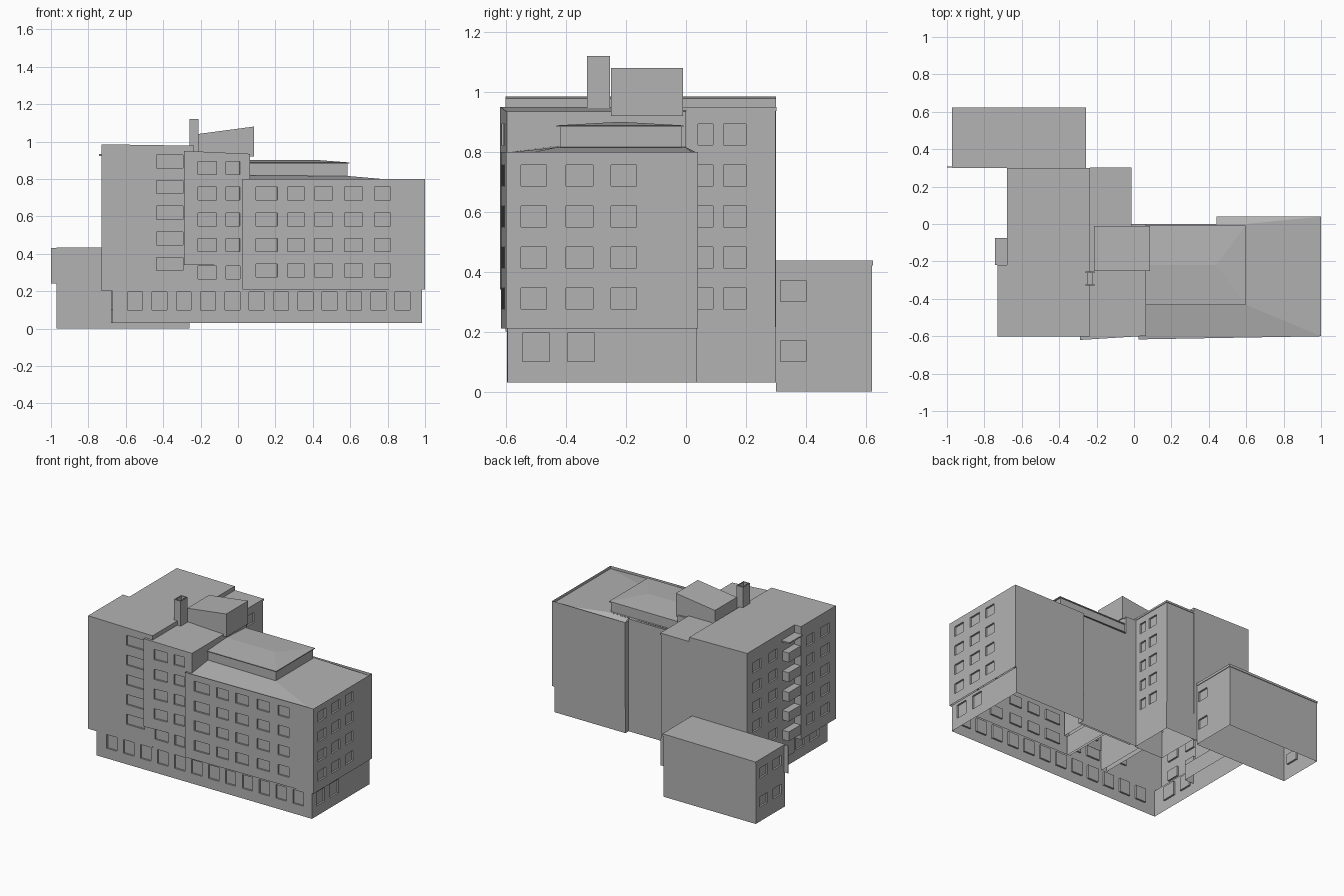
import bpy, bmesh
from mathutils import Vector

if "Cube" in bpy.data.objects:
    bpy.data.objects.remove(bpy.data.objects["Cube"], do_unlink=True)

grey = bpy.data.materials.new("concrete_grey")
grey.use_nodes = True
colour = (0.45, 0.45, 0.45, 1)
grey.diffuse_color = colour
grey.node_tree.nodes["Principled BSDF"].inputs["Base Color"].default_value = colour


def add_object(name, bm):
    mesh = bpy.data.meshes.new(name)
    bm.to_mesh(mesh)
    bm.free()
    mesh.materials.append(grey)
    ob = bpy.data.objects.new(name, mesh)
    bpy.context.collection.objects.link(ob)
    return ob


def add_prism(bm, outline, z0, z1, slope=0):
    """Extrude a plan outline; the top may tilt along x."""
    x0 = outline[0][0]
    low = [bm.verts.new((x, y, z0)) for x, y in outline]
    top = [bm.verts.new((x, y, z1 + slope * (x - x0))) for x, y in outline]
    bm.faces.new(low[::-1])
    bm.faces.new(top)
    n = len(low)
    for i in range(n):
        j = (i + 1) % n
        bm.faces.new((low[i], low[j], top[j], top[i]))


def add_windows(bm, p, q, spans, sills, height=0.07, depth=0.012):
    """Cutter boxes along the wall from p to q (outside on the right)."""
    p, q = Vector(p), Vector(q)
    d = (q - p).normalized()
    n = Vector((d.y, -d.x))
    for a, b in spans:
        plan = [p + d * s + n * t for s, t in
                ((a, depth), (b, depth), (b, -depth), (a, -depth))]
        for z in sills:
            add_prism(bm, [tuple(c) for c in plan], z, z + height)


def block(name, outline, z0, z1, slope=0, windows=(), drop_low=True, drop_top=False):
    """Storey block with recessed windows and open ends where needed."""
    bm = bmesh.new()
    add_prism(bm, outline, z0, z1, slope)
    bmesh.ops.recalc_face_normals(bm, faces=bm.faces)
    ob = add_object(name, bm)
    if windows:
        cut = bmesh.new()
        for args in windows:
            add_windows(cut, *args)
        bmesh.ops.recalc_face_normals(cut, faces=cut.faces)
        cutter = add_object(name + "_cutter", cut)
        mod = ob.modifiers.new("windows", "BOOLEAN")
        mod.object, mod.operation, mod.solver = cutter, "DIFFERENCE", "EXACT"
        graph = bpy.context.evaluated_depsgraph_get()
        mesh = bpy.data.meshes.new_from_object(ob.evaluated_get(graph))
        ob.modifiers.clear()
        ob.data = mesh
        bpy.data.objects.remove(cutter, do_unlink=True)
    bm = bmesh.new()
    bm.from_mesh(ob.data)
    gone = [f for f in bm.faces if
            (drop_low and all(abs(v.co.z - z0) < 1e-4 for v in f.verts)) or
            (drop_top and all(abs(v.co.z - z1) < 1e-4 for v in f.verts))]
    bmesh.ops.delete(bm, geom=gone, context="FACES")
    bm.to_mesh(ob.data)
    bm.free()
    return ob


def surface(name, faces):
    bm = bmesh.new()
    for f in faces:
        bm.faces.new([bm.verts.new(c) for c in f])
    bmesh.ops.remove_doubles(bm, verts=bm.verts, dist=1e-4)
    return add_object(name, bm)


def rect(x0, x1, y0, y1):
    return [(x0, y0), (x1, y0), (x1, y1), (x0, y1)]


STEP = 0.137
rows = [0.275 + STEP * i for i in range(5)]

# Ground storey
base = [(-0.67, -0.598), (0.985, -0.595), (0.985, 0.035), (0.44, 0.035),
        (0.44, 0), (-0.015, 0), (-0.015, 0.3), (-0.67, 0.3)]
block("ground_storey", base, 0.03, 0.215, windows=[
    (base[0], base[1], [(0.08 + 0.13 * i, 0.16 + 0.13 * i) for i in range(12)], [0.1], 0.095),
    (base[1], base[2], [(0.05, 0.14), (0.2, 0.29)], [0.1], 0.095),
    (base[7], base[0], [(0.55, 0.64), (0.7, 0.8)], [0.1], 0.095)],
    drop_top=True)

# Long right wing with parapet walls
wing = [(0.025, -0.617), (1, -0.6), (1, 0.04), (0.44, 0.04), (0.44, 0), (0.025, 0)]
block("right_wing", wing, 0.21, 0.8, windows=[
    (wing[0], wing[1], [(0.07, 0.185), (0.24, 0.33), (0.385, 0.48), (0.545, 0.64), (0.705, 0.79)], rows[:4]),
    (wing[1], wing[2], [(0.05, 0.135), (0.2, 0.29), (0.35, 0.435)], rows[:4])],
    drop_top=True)
surface("right_wing_roof", [
    [(0.025, -0.617, 0.795), (1, -0.6, 0.78), (0.595, -0.43, 0.815), (0.025, -0.43, 0.82)],
    [(1, -0.6, 0.78), (1, 0.04, 0.78), (0.595, 0, 0.815), (0.595, -0.43, 0.815)],
    [(1, 0.04, 0.78), (0.44, 0.04, 0.795), (0.44, 0, 0.815), (0.595, 0, 0.815)],
    [(0.025, -0.43, 0.82), (0.595, -0.43, 0.815), (0.595, 0, 0.815), (0.025, 0, 0.82)]])
block("right_wing_back_wall", rect(0.025, 0.44, -0.012, 0), 0.03, 0.81)

# Tall left tower
tower = [(-0.73, -0.602), (-0.235, -0.602), (-0.235, 0.3), (-0.68, 0.3),
         (-0.68, -0.22), (-0.73, -0.22)]
tower_rows = [0.31 + STEP * i for i in range(5)]
block("tower", tower, 0.2, 0.985, -0.015, windows=[
    (tower[0], tower[1], [(0.295, 0.435)], tower_rows),
    (tower[3], tower[4], [(0.06, 0.15), (0.24, 0.33)], rows),
    (tower[5], tower[0], [(0.06, 0.14), (0.22, 0.31)], rows)])
block("tower_skirt", rect(-0.68, -0.6, -0.22, 0.3), 0.1, 0.21)

# Stacked balconies in the tower notch
for i in range(5):
    block("balcony", rect(-0.73, -0.68, -0.215, -0.085), 0.24 + STEP * i, 0.305 + STEP * i,
          drop_low=False)
block("balcony_canopy", rect(-0.742, -0.68, -0.22, -0.075), 0.922, 0.932, drop_low=False)

# Middle front bay
bay = [(-0.29, -0.62), (0.065, -0.598), (0.065, 0), (-0.29, 0)]
block("middle_bay", bay, 0.34, 0.95, -0.045, windows=[
    (bay[0], bay[1], [(0.075, 0.175), (0.225, 0.3)], rows[1:])])
block("middle_bay_lower", rect(-0.28, 0.04, -0.602, 0), 0.21, 0.345, windows=[
    ((-0.28, -0.602), (0.04, -0.602), [(0.065, 0.165), (0.215, 0.29)], [0.265])],
    drop_top=True)

# Rear block with thin roof slab
rear = rect(-0.235, -0.017, -0.01, 0.298)
block("rear_block", rear, 0.03, 0.938, windows=[
    (rear[1], rear[2], [(0.05, 0.1), (0.135, 0.21)], [0.145] + rows)])
block("rear_roof_slab", rect(-0.235, -0.013, -0.01, 0.302), 0.936, 0.949, drop_low=False)
block("rear_wall", rect(-0.68, -0.235, 0.29, 0.3), 0.03, 0.21)

# Low annex
annex = rect(-0.97, -0.26, 0.3, 0.62)
block("annex", annex, 0, 0.425, windows=[
    (annex[1], annex[2], [(0.015, 0.1)], [0.1, 0.3]),
    (annex[3], annex[0], [(0.04, 0.13), (0.19, 0.28)], [0.1, 0.3])])
block("annex_roof_slab", rect(-0.972, -0.256, 0.3, 0.624), 0.42, 0.432, 0.008, drop_low=False)
block("annex_side_screen", rect(-1, -0.96, 0.302, 0.308), 0.24, 0.432, drop_low=False)

# Penthouse with shallow hipped roof
block("penthouse", rect(0.05, 0.585, -0.42, -0.015), 0.8, 0.885)
eave = [(0.05, -0.432), (0.596, -0.432), (0.596, -0.008), (0.05, -0.008)]
block("penthouse_eave", eave, 0.882, 0.888, drop_low=False, drop_top=True)
a, b, c, d = [(x, y, 0.888) for x, y in eave]
r0, r1 = (0.05, -0.22, 0.9), (0.44, -0.22, 0.9)
surface("penthouse_roof", [[a, b, r1, r0], [b, c, r1], [c, d, r0, r1]])

# Lift house with sloping roof
block("lift_house", rect(-0.215, 0.085, -0.25, -0.01), 0.92, 1.04, 0.133)

# Hollow chimney
block("chimney", rect(-0.26, -0.21, -0.33, -0.253), 0.93, 1.12, drop_top=True)
block("chimney_flue", rect(-0.252, -0.218, -0.322, -0.261), 1.0, 1.12,
      drop_low=False, drop_top=True)
surface("chimney_rim", [
    [(-0.26, y0, 1.12), (-0.21, y0, 1.12), (-0.21, y1, 1.12), (-0.26, y1, 1.12)]
    for y0, y1 in ((-0.33, -0.322), (-0.261, -0.253))])
